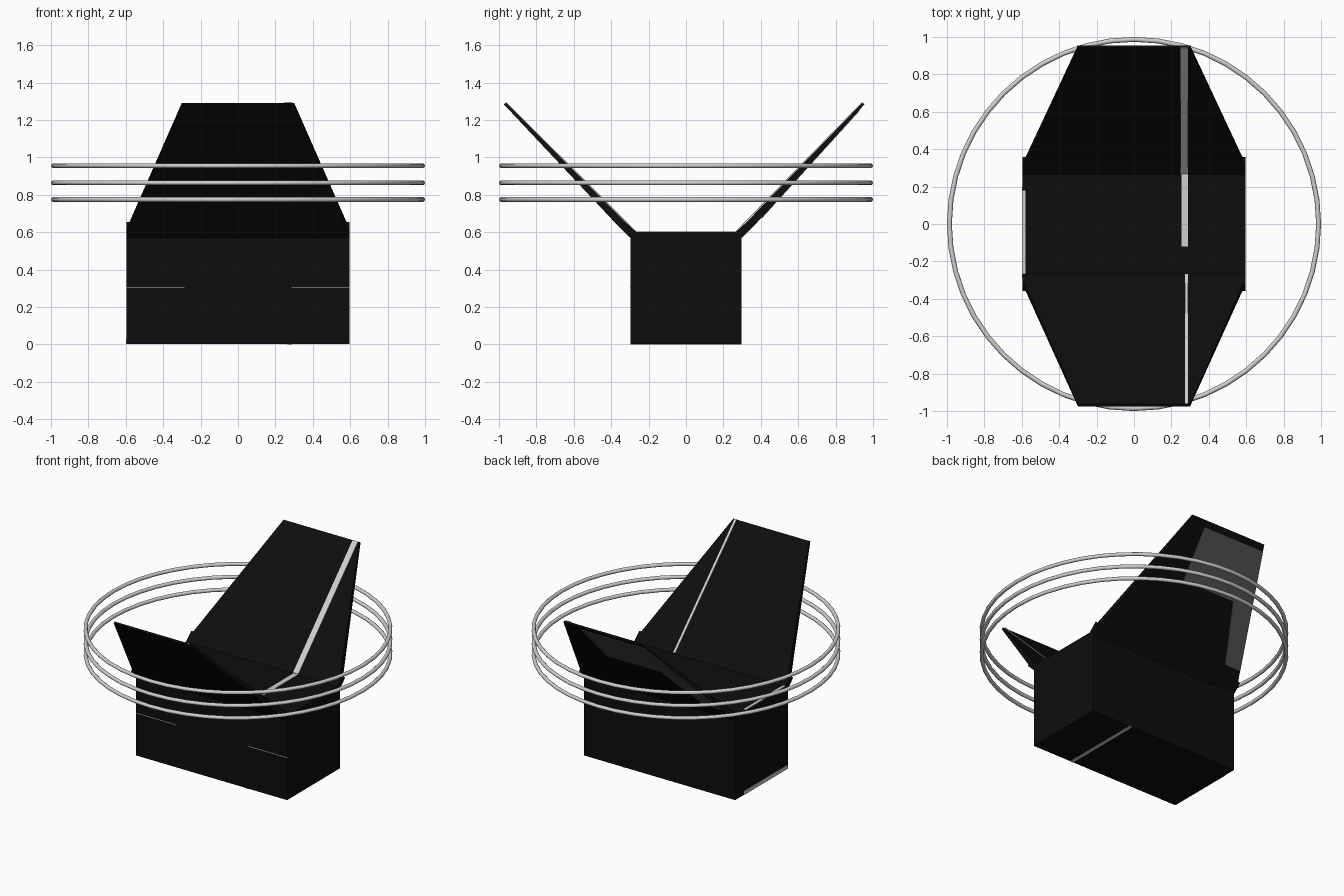
import bpy, bmesh, math
from mathutils import Vector

if "Cube" in bpy.data.objects:
    bpy.data.objects.remove(bpy.data.objects["Cube"])


def material(name, v):
    m = bpy.data.materials.new(name)
    m.diffuse_color = (v, v, v, 1)
    m.use_nodes = True
    m.node_tree.nodes["Principled BSDF"].inputs["Base Color"].default_value = m.diffuse_color
    return m


BLACK = material("black", 0.004)
LIGHT = material("light_grey", 0.62)
DARK = material("dark_grey", 0.10)


def loft(name, a, b, mat):
    """Closed solid between two loops with equal point counts."""
    bm = bmesh.new()
    va = [bm.verts.new(p) for p in a]
    vb = [bm.verts.new(p) for p in b]
    n = len(va)
    bm.faces.new(va)
    bm.faces.new(vb[::-1])
    for i in range(n):
        j = (i + 1) % n
        bm.faces.new((va[i], vb[i], vb[j], va[j]))
    bmesh.ops.recalc_face_normals(bm, faces=bm.faces)
    me = bpy.data.meshes.new(name)
    bm.to_mesh(me)
    bm.free()
    me.materials.append(mat)
    ob = bpy.data.objects.new(name, me)
    bpy.context.collection.objects.link(ob)
    return ob


def plate(name, pts, offset, mat):
    pts = [Vector(p) for p in pts]
    return loft(name, pts, [p + Vector(offset) for p in pts], mat)


def box(name, x0, x1, y0, y1, z0, z1, mat):
    return plate(name, [(x0, y0, z0), (x1, y0, z0), (x1, y1, z0), (x0, y1, z0)],
                 (0, 0, z1 - z0), mat)


# Box body
box("box_body", -0.597, 0.597, -0.298, 0.298, 0.002, 0.6, BLACK)

# Hinge strips and tapered open flaps, front and back
HINGE = [(0.265, 0.6), (0.30, 0.57), (0.357, 0.627), (0.325, 0.655)]
IN0, OUT0 = (0.325, 0.655), (0.357, 0.627)
for side, s, tip in (("front", -1, 0.975), ("back", 1, 0.955)):
    loft(side + "_hinge", [(-0.597, s * y, z) for y, z in HINGE],
         [(0.597, s * y, z) for y, z in HINGE], BLACK)

    def ring(w, inner, outer):
        return [(-w, s * inner[0], inner[1]), (w, s * inner[0], inner[1]),
                (w, s * outer[0], outer[1]), (-w, s * outer[0], outer[1])]
    loft(side + "_flap", ring(0.58, IN0, OUT0),
         ring(0.30, (tip - 0.012, 1.292), (tip, 1.285)), BLACK)


# Painted marks on the flaps
def on_flap(x, t, start, end, s):
    return (x, s * (start[0] + t * (end[0] - start[0])),
            start[1] + t * (end[1] - start[1]))


for name, s, tip, x0, x1 in (("back_stripe", 1, 0.943, 0.248, 0.29),
                             ("front_stripe", -1, 0.963, 0.272, 0.288)):
    pts = [on_flap(x, t, (0.27, 0.603), (tip, 1.292), s)
           for x, t in ((x0, 0), (x1, 0), (x1, 1), (x0, 1))]
    plate(name, pts, (0, -s * 0.003, 0.003), LIGHT)

PATCH = [(0.18, 0.95), (0.15, 0.53), (-0.27, 0.53), (-0.43, 0.08),
         (-0.556, 0.08), (-0.312, 0.95)]
plate("back_flap_patch",
      [on_flap(x, t, OUT0, (0.955, 1.285), 1) for x, t in PATCH],
      (0, 0.003, -0.003), DARK)

# Painted marks on the body
box("top_stripe", 0.255, 0.29, -0.12, 0.27, 0.598, 0.603, LIGHT)
box("top_edge_mark", -0.599, -0.58, -0.27, 0.18, 0.598, 0.603, LIGHT)
box("bottom_stripe", 0.265, 0.29, -0.298, 0.298, 0.0, 0.005, LIGHT)
box("side_mark", -0.6, -0.595, -0.29, 0.2, 0.002, 0.03, LIGHT)
for x0, x1 in ((-0.597, -0.285), (0.285, 0.597)):
    box("front_line", x0, x1, -0.3, -0.296, 0.304, 0.308, LIGHT)

# Three floating hoops
for i, z in enumerate((0.775, 0.864, 0.956)):
    bpy.ops.mesh.primitive_torus_add(major_radius=0.987, minor_radius=0.013,
                                     major_segments=48, minor_segments=10,
                                     location=(0, 0, z))
    ob = bpy.context.object
    ob.name = "hoop_%d" % (i + 1)
    ob.data.materials.append(LIGHT)
    bpy.ops.object.shade_smooth_by_angle(angle=math.radians(40))
